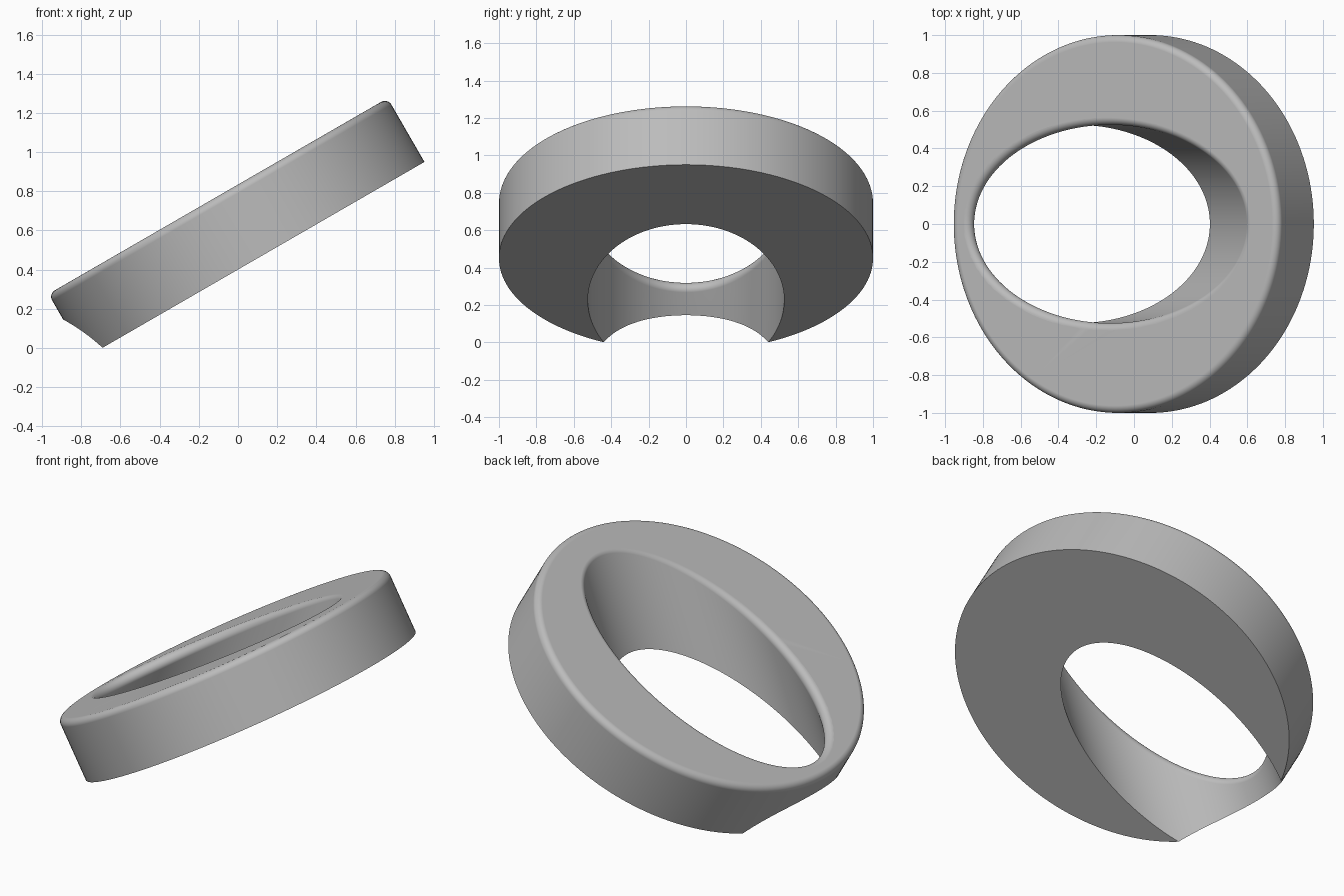
import bpy, bmesh
from math import sin, cos, pi, radians
from mathutils import Vector

default = bpy.data.objects.get("Cube")
if default:
    bpy.data.objects.remove(default, do_unlink=True)

SEGMENTS = 160
STEPS = 10
THICK, FILLET, BORE = 0.376, 0.038, 0.525
SIDE = Vector((0, 1, 0))

# Disc frame: tilted 30 degrees about y
tilt = radians(30)
SLOPE = Vector((cos(tilt), 0, sin(tilt)))
NORMAL = Vector((-sin(tilt), 0, cos(tilt)))
BASE = Vector((0.086, 0, 0.45))

# Bore frame: leans 20 degrees the other way
lean = radians(20)
AXIS = Vector((sin(lean), 0, cos(lean)))
ACROSS = Vector((cos(lean), 0, -sin(lean)))
BORE_POINT = Vector((-0.245, 0, 0.39))


def loft(name, columns):
    """Closed solid from columns of points, listed top to bottom round the axis."""
    bm = bmesh.new()
    grid = [[bm.verts.new(p) for p in col] for col in columns]
    for a, b in zip(grid, grid[1:] + grid[:1]):
        for i in range(len(a) - 1):
            bm.faces.new((a[i], a[i + 1], b[i + 1], b[i]))
    bm.faces.new([col[0] for col in grid])
    bm.faces.new([col[-1] for col in grid])
    bmesh.ops.recalc_face_normals(bm, faces=bm.faces)
    mesh = bpy.data.meshes.new(name)
    bm.to_mesh(mesh)
    bm.free()
    obj = bpy.data.objects.new(name, mesh)
    bpy.context.collection.objects.link(obj)
    return obj


def arc(centre, start, end):
    """Fillet arc about a centre, from one unit direction to another."""
    span = start.angle(end)
    return [centre + FILLET * (start * sin(span * (1 - k / STEPS)) +
                               end * sin(span * k / STEPS)) / sin(span)
            for k in range(STEPS + 1)]


def slide(point, height):
    """Move a point along the bore axis to a height above the disc's underside."""
    return point + AXIS * ((height - (point - BASE).dot(NORMAL)) / AXIS.dot(NORMAL))


def disc_column(angle):
    out = SLOPE * cos(angle) + SIDE * sin(angle)
    centre = BASE + out * (1 - FILLET) + NORMAL * (THICK - FILLET)
    return arc(centre, NORMAL, out) + [BASE + out]


def bore_column(angle):
    out = ACROSS * cos(angle) + SIDE * sin(angle)
    centre = slide(BORE_POINT + out * (BORE + FILLET), THICK - FILLET)
    curve = arc(centre, NORMAL, -out)
    return [curve[0] + NORMAL * 0.2] + curve + [slide(curve[-1], -0.3)]


angles = [2 * pi * i / SEGMENTS for i in range(SEGMENTS)]
ring = loft("tilted_ring", [disc_column(a) for a in angles])
cutter = loft("bore_cutter", [bore_column(a) for a in angles])
cutter.hide_render = True

# Cut the slanted bore
bpy.ops.object.select_all(action='DESELECT')
bpy.context.view_layer.objects.active = ring
ring.select_set(True)
cut = ring.modifiers.new("bore", 'BOOLEAN')
cut.operation = 'DIFFERENCE'
cut.solver = 'EXACT'
cut.object = cutter
bpy.ops.object.modifier_apply(modifier=cut.name)
bpy.data.objects.remove(cutter, do_unlink=True)

# Smooth walls, flat ends
bpy.ops.object.shade_smooth_by_angle(angle=radians(30))
weighted = ring.modifiers.new("flat_ends", 'WEIGHTED_NORMAL')
weighted.keep_sharp = True

# Single grey finish
grey = bpy.data.materials.new("plain_grey")
grey.use_nodes = True
colour = (0.5, 0.5, 0.5, 1)
grey.diffuse_color = colour
grey.node_tree.nodes["Principled BSDF"].inputs["Base Color"].default_value = colour
ring.data.materials.clear()
ring.data.materials.append(grey)
